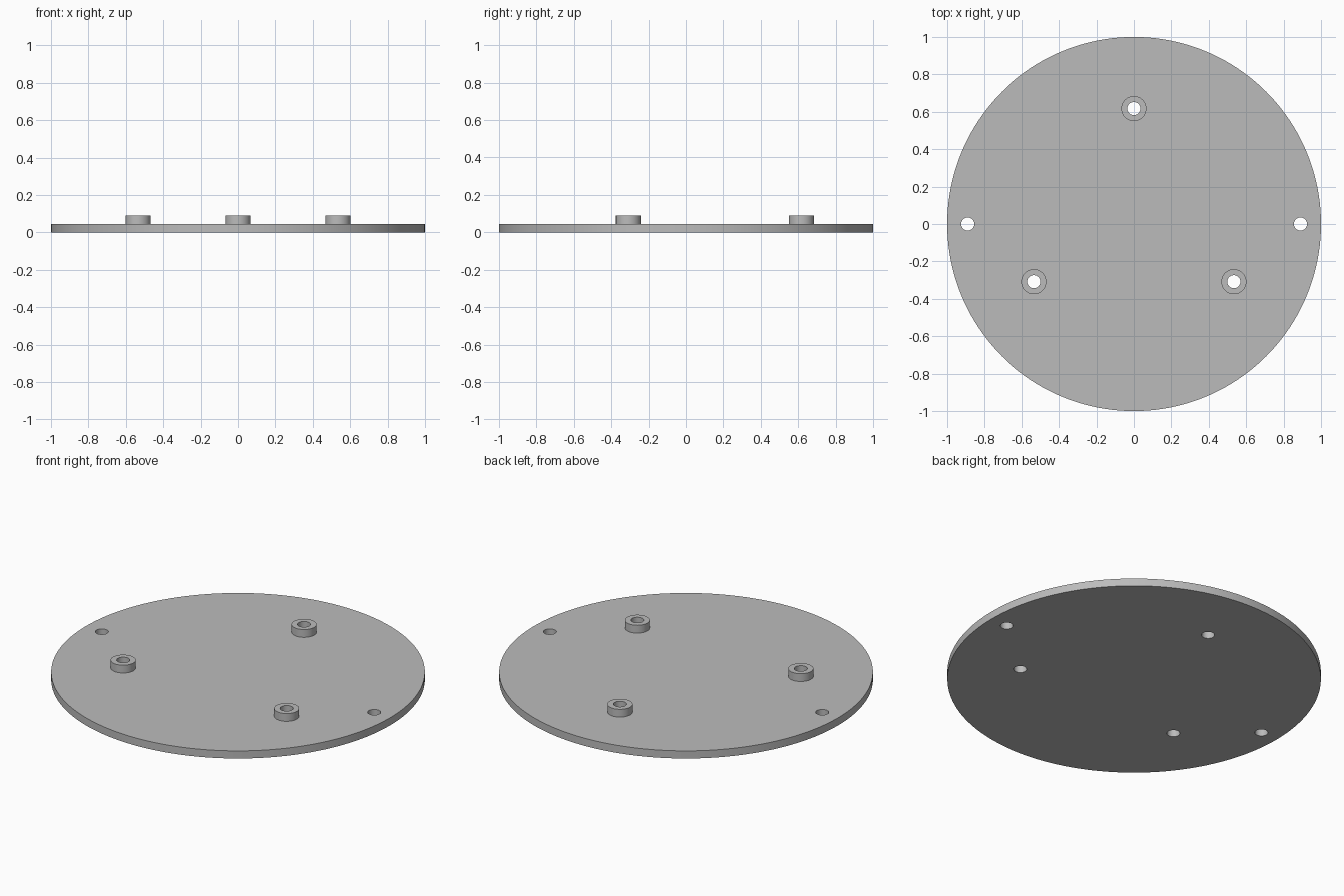
import bpy
from math import radians
from mathutils import Matrix, Vector

PLATE_TOP, BOSS_TOP = 0.045, 0.091
BOSS_RADIUS, HOLE_RADIUS = 0.067, 0.035

cube = bpy.data.objects.get("Cube")
if cube:
    bpy.data.objects.remove(cube, do_unlink=True)

grey = bpy.data.materials.new("grey")
grey.use_nodes = True
colour = (0.5, 0.5, 0.5, 1)
grey.diffuse_color = colour
grey.node_tree.nodes["Principled BSDF"].inputs["Base Color"].default_value = colour


def cylinder(name, centre, radius, bottom, top, sides=48):
    bpy.ops.mesh.primitive_cylinder_add(
        vertices=sides, radius=radius, depth=top - bottom,
        location=(centre.x, centre.y, (bottom + top) / 2))
    obj = bpy.context.object
    obj.name = name
    obj.data.materials.append(grey)
    return obj


def combine(target, tool, operation):
    mod = target.modifiers.new(tool.name, "BOOLEAN")
    mod.object, mod.operation, mod.solver = tool, operation, "EXACT"
    bpy.context.view_layer.objects.active = target
    bpy.ops.object.modifier_apply(modifier=mod.name)
    bpy.data.objects.remove(tool, do_unlink=True)


# Round base plate
plate = cylinder("base_plate", Vector((0, 0, 0)), 1, 0, PLATE_TOP, 160)

# Three raised bosses, evenly spaced around the centre
boss_centres = [Matrix.Rotation(radians(a), 3, "Z") @ Vector((0, 0.617, 0))
                for a in (0, 120, 240)]
for centre in boss_centres:
    boss = cylinder("boss", centre, BOSS_RADIUS, PLATE_TOP / 2, BOSS_TOP)
    combine(plate, boss, "UNION")

# Through holes in the bosses and near the left and right rim
rim_centres = [Vector((side * 0.89, 0, 0)) for side in (-1, 1)]
for centre in boss_centres + rim_centres:
    drill = cylinder("drill", centre, HOLE_RADIUS, -0.1, 0.2)
    combine(plate, drill, "DIFFERENCE")

# Smooth round walls with crisp rims
bpy.ops.object.select_all(action="DESELECT")
plate.select_set(True)
bpy.context.view_layer.objects.active = plate
bpy.ops.object.shade_smooth_by_angle(angle=radians(30))
